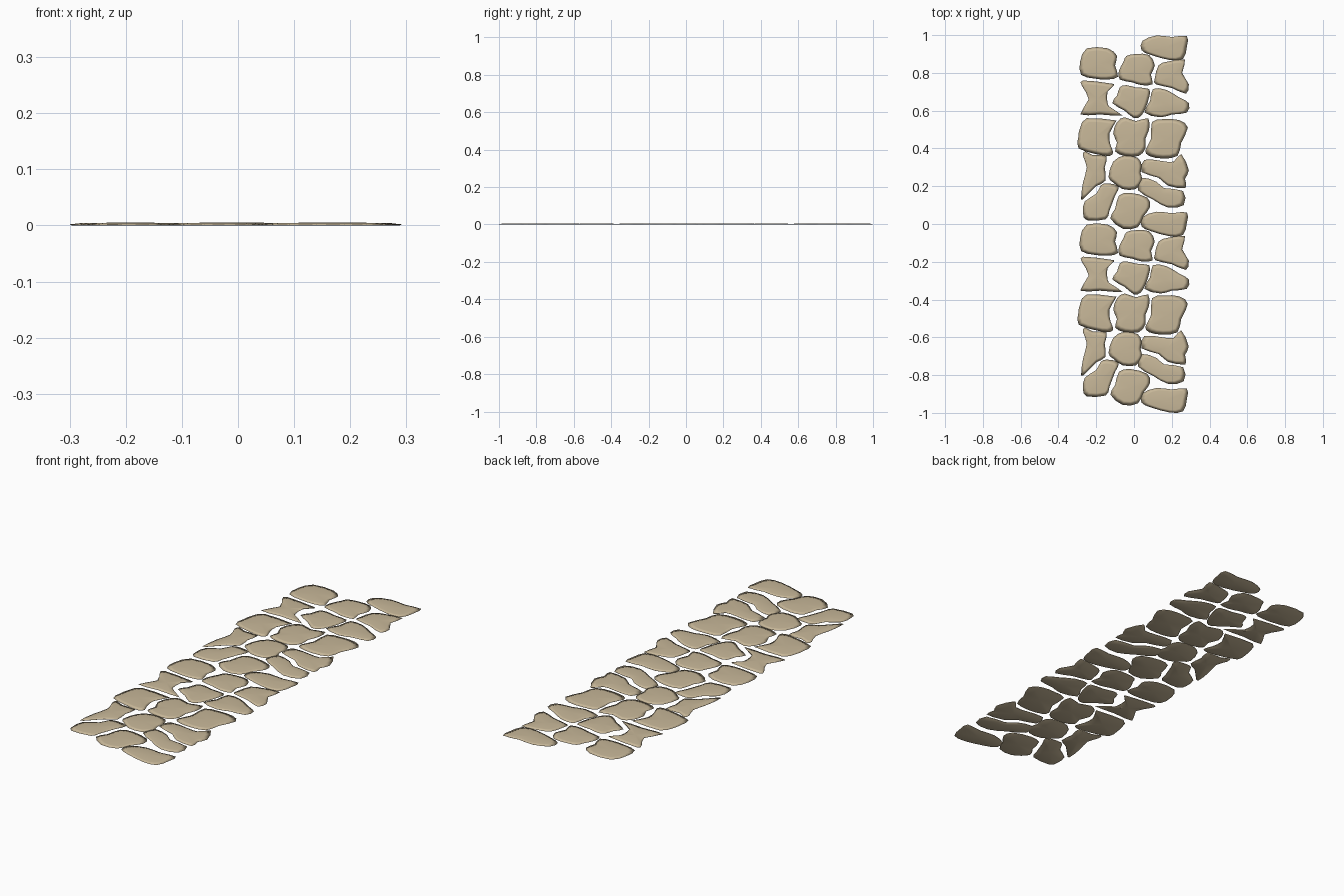
import bpy, bmesh
from mathutils import Vector

if "Cube" in bpy.data.objects:
    bpy.data.objects.remove(bpy.data.objects["Cube"])

PERIOD = 93.3      # the layout repeats along y (hundredths of a unit)

mat = bpy.data.materials.new("sandstone")
mat.diffuse_color = (0.58, 0.48, 0.32, 1)
mat.use_nodes = True
mat.node_tree.nodes["Principled BSDF"].inputs["Base Color"].default_value = mat.diffuse_color

# Stone outlines, clockwise, in hundredths of a unit: left, middle, right columns
left = [
    [(-28.5, 86), (-25, 93), (-14, 93), (-9, 89), (-10, 84), (-8.5, 78), (-14, 76.5), (-21, 77), (-28, 79)],
    [(-27, 76), (-13, 74.5), (-10.5, 73.5), (-14, 70), (-14, 64), (-12, 61), (-6, 57.3), (-18, 58),
     (-28.5, 58), (-24, 66), (-27.5, 73)],
    [(-28.5, 51), (-25, 56), (-11, 55), (-9.7, 54), (-13, 48), (-12.5, 42), (-11, 38), (-13, 36),
     (-20, 37), (-29.3, 40), (-29.5, 46)],
    [(-26, 38.5), (-22, 36.5), (-14.5, 36), (-15.5, 30), (-15, 23), (-20, 20), (-25, 15), (-28, 13),
     (-27, 22), (-25, 30), (-27, 36)],
    [(-26, 12), (-20, 16), (-17.5, 20.5), (-14, 21.5), (-8, 20), (-10, 15), (-13, 7), (-15, 2.5),
     (-25, 2), (-27, 6)],
]
middle = [
    [(-4, 89), (1, 90), (8, 89.5), (11, 84), (9, 79), (9.8, 74), (4, 73.5), (-1, 75), (-7.5, 76.5),
     (-8, 81), (-5.5, 86)],
    [(-7.5, 72.5), (-4, 73.5), (1, 72.3), (8, 71.5), (8, 67), (6, 61), (3.5, 57), (0, 56), (-5, 60),
     (-11.5, 64), (-9, 68)],
    [(-9, 54), (-5, 56.5), (1, 54.5), (7.5, 56), (8, 50), (6, 45), (6, 40), (2.5, 36), (-5, 36),
     (-10, 38.5), (-9, 43), (-11, 48)],
    [(-11, 33), (-5, 36.3), (2, 35), (4, 31), (3.5, 27), (4.3, 23), (1, 18.5), (-6, 18.5),
     (-11, 22), (-13.5, 25)],
    [(-8, 15), (-2, 16.5), (7, 14), (8.5, 9), (5, 4), (2, -1.7), (-6, -2.5), (-12.5, 3), (-10, 8)],
]
right = [
    [(4.5, 97), (12, 99.8), (20, 99), (28, 99.5), (28, 94), (26, 87.5), (19, 86.8), (9, 89.5), (4, 92)],
    [(13, 84), (18, 86), (27, 87), (25.5, 80), (29, 74), (27.5, 69), (20, 72), (11.5, 74), (11, 77)],
    [(10, 71.5), (17, 71), (24, 67), (29, 64), (28, 59), (20, 58), (14, 56.5), (5.5, 59), (8.5, 65)],
    [(9.5, 54), (16, 55.5), (24, 55), (28.5, 51), (25, 43), (23, 36), (15, 34.7), (8, 36), (6, 39), (9, 45)],
    [(5.5, 34), (15, 33.3), (21, 33), (25, 37), (29, 28.5), (27, 24), (27.3, 19), (18, 20.3),
     (13, 24.5), (4, 27.5)],
    [(4, 24.5), (12, 22.3), (16, 19), (26, 17.5), (26.3, 10), (18, 8.7), (10, 13), (2, 18)],
]


def soften(pts):
    """Keep the outline points and add a Catmull-Rom midpoint on every side."""
    out, n = [], len(pts)
    for i in range(n):
        a, b, c, d = (Vector(pts[(i + k) % n]) for k in (-1, 0, 1, 2))
        out += [b, (9 * (b + c) - a - d) / 16]
    return out


def centroid(pts):
    area, c = 0, Vector((0, 0))
    for p, q in zip(pts, pts[1:] + pts[:1]):
        cr = p.cross(q)
        area += cr
        c += (p + q) * cr
    return c / (3 * area)


def stone(name, outline, dy):
    """Thin cushion: flat underside, short rim, bevelled and slightly crowned top."""
    pts = [(p + Vector((0, dy))) / 100 for p in soften(outline)]
    c = centroid(pts)
    bm = bmesh.new()
    rings = []
    for scale, z in ((0.96, 0.0), (1.0, 0.0018), (0.78, 0.0043)):
        rings.append([bm.verts.new((*(c + (p - c) * scale), z)) for p in pts])
    n = len(pts)
    for lo, hi in zip(rings, rings[1:]):
        for i in range(n):
            j = (i + 1) % n
            bm.faces.new((lo[i], lo[j], hi[j], hi[i]))
    for ring, z in ((rings[0], 0.0), (rings[-1], 0.005)):
        hub = bm.verts.new((*c, z))
        for i in range(n):
            bm.faces.new((ring[i], ring[(i + 1) % n], hub))
    bmesh.ops.recalc_face_normals(bm, faces=bm.faces)
    for f in bm.faces:
        f.smooth = True
    me = bpy.data.meshes.new(name)
    bm.to_mesh(me)
    bm.free()
    me.materials.append(mat)
    bpy.context.collection.objects.link(bpy.data.objects.new(name, me))


# Two repeats of the paving layout
for rep in range(2):
    for col, shapes in (("left", left), ("middle", middle), ("right", right)):
        for i, shape in enumerate(shapes):
            stone(f"{col}_stone_{rep * len(shapes) + i + 1}", shape, -rep * PERIOD)

# Closing stone at the near end of the right column
stone("right_end_stone", right[0], -2 * PERIOD)
